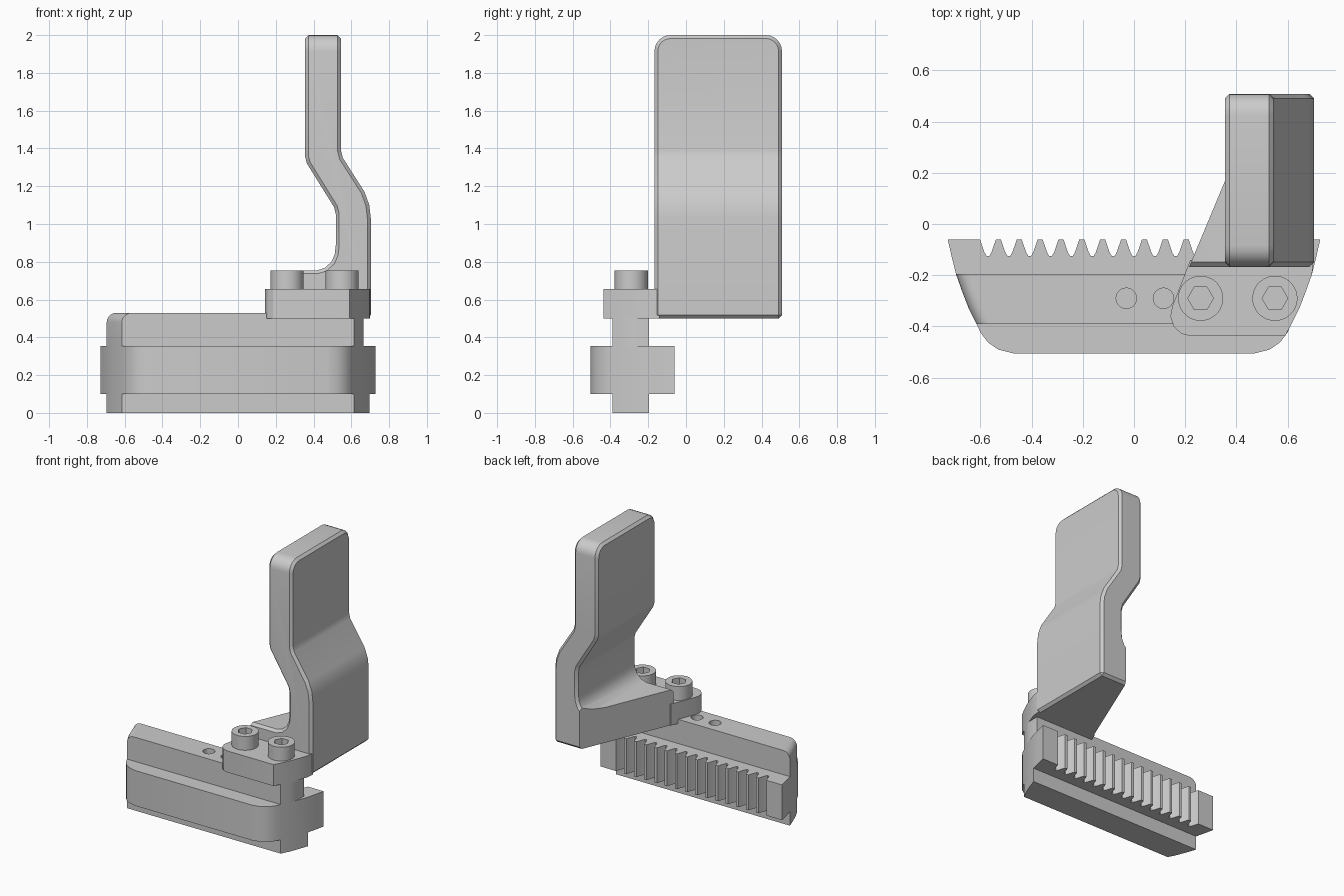
import bpy, bmesh, math

if "Cube" in bpy.data.objects:
    bpy.data.objects.remove(bpy.data.objects["Cube"])

def finish(bm, name):
    bmesh.ops.recalc_face_normals(bm, faces=bm.faces)
    me = bpy.data.meshes.new(name)
    bm.to_mesh(me)
    bm.free()
    ob = bpy.data.objects.new(name, me)
    bpy.context.collection.objects.link(ob)
    return ob

def prism(pts, lo, hi, axis='Z'):
    """Extrude a 2D outline between lo and hi along Z (xy outline) or Y (xz outline)."""
    bm = bmesh.new()
    put = (lambda p, d: (p[0], p[1], d)) if axis == 'Z' else (lambda p, d: (p[0], d, p[1]))
    a = [bm.verts.new(put(p, lo)) for p in pts]
    b = [bm.verts.new(put(p, hi)) for p in pts]
    bm.faces.new(a)
    bm.faces.new(b[::-1])
    n = len(pts)
    for i in range(n):
        j = (i + 1) % n
        bm.faces.new((a[i], b[i], b[j], a[j]))
    bmesh.ops.recalc_face_normals(bm, faces=bm.faces)
    return bm

def ring(x, y, r, n):
    return [(x + r * math.cos(2 * math.pi * i / n), y + r * math.sin(2 * math.pi * i / n)) for i in range(n)]

def smooth(ob):
    bpy.ops.object.select_all(action='DESELECT')
    ob.select_set(True)
    bpy.context.view_layer.objects.active = ob
    bpy.ops.object.shade_smooth_by_angle(angle=math.radians(25))

def cut(ob, cutter):
    m = ob.modifiers.new("cut", 'BOOLEAN')
    m.operation, m.solver, m.object = 'DIFFERENCE', 'EXACT', cutter
    bpy.ops.object.select_all(action='DESELECT')
    bpy.context.view_layer.objects.active = ob
    ob.select_set(True)
    bpy.ops.object.modifier_apply(modifier=m.name)
    bpy.data.objects.remove(cutter)

# Toothed flange: curved ends mirrored in x, teeth along the back
end = [(.727, -.06), (.711, -.13), (.695, -.195), (.67, -.265), (.645, -.33), (.615, -.39)]
corner = [(.598, -.425), (.57, -.462), (.53, -.49), (.47, -.505)]
right = end + corner
left = [(-x, y) for x, y in reversed(right)]
teeth = []
pitch = 1.14 / 14
for i in range(15):
    c = -.57 + i * pitch
    teeth += [(c - .031, -.06), (c - .014, -.11), (c - .006, -.124),
              (c + .006, -.124), (c + .014, -.11), (c + .031, -.06)]
smooth(finish(prism(right + left + teeth, .1, .355), "rack_flange"))

# Rail through the flange: lower part, and upper part with a rounded left end
side = end[2:]
mirror = [(-x, y) for x, y in reversed(side)]
smooth(finish(prism(side + mirror, 0, .355), "rail_lower"))

bm = prism([(.665, -.195), (.665, -.277), (.645, -.33), (.615, -.39)] + mirror, .355, .53)
edges = [e for e in bm.edges if all(v.co.z > .52 and v.co.x < -.6 for v in e.verts)
         and abs(e.verts[0].co.y - e.verts[1].co.y) > .01
         and abs(e.verts[0].co.x - e.verts[1].co.x) < .1]
bmesh.ops.bevel(bm, geom=edges, offset=.05, segments=5, profile=.5, affect='EDGES', clamp_overlap=False)
rail = finish(bm, "rail_upper")
for x in (-.03, .115):
    cut(rail, finish(prism(ring(x, -.29, .04, 24), .38, .6), "hole_cutter"))
smooth(rail)

# Mounting plate under the screws
plate = [(.22, -.14), (.15, -.32), (.142, -.36), (.155, -.40), (.185, -.428), (.22, -.437),
         (.59, -.437), (.615, -.39), (.645, -.33), (.67, -.265), (.695, -.195), (.70, -.14)]
smooth(finish(prism(plate, .5, .655), "mounting_plate"))

# Cranked lever with filleted foot, round top corners and chamfered edges
profile = [(.1, .5), (.1, .755), (.42, .755), (.46, .768), (.495, .80), (.512, .84), (.518, .89),
           (.518, 1.05), (.508, 1.09), (.365, 1.32), (.355, 1.36), (.355, 2), (.545, 2),
           (.545, 1.39), (.555, 1.35), (.67, 1.17), (.695, 1.10), (.703, 1.03), (.703, .5)]
bm = prism(profile, -.167, .508, 'Y')
edges = [e for e in bm.edges if all(v.co.z > 1.99 for v in e.verts)
         and abs(e.verts[0].co.y - e.verts[1].co.y) < .01]
bmesh.ops.bevel(bm, geom=edges, offset=.085, segments=6, profile=.5, affect='EDGES', clamp_overlap=False)
bm.normal_update()
edges = [e for e in bm.edges if e.calc_face_angle(0) > 1.1]
bmesh.ops.bevel(bm, geom=edges, offset=.018, segments=1, affect='EDGES', clamp_overlap=True)
lever = finish(bm, "lever")
# Slanted cut across the foot
cut(lever, finish(prism([(.068, -.52), (.506, .53), (0, .6), (0, -.52)], .4, 1.04), "foot_cutter"))
smooth(lever)

# Socket head screws
for i, x in enumerate((.26, .55)):
    screw = finish(prism(ring(x, -.29, .088, 36), .64, .755), "screw_%d" % (i + 1))
    cut(screw, finish(prism(ring(x, -.29, .05, 6), .70, .8), "socket_cutter"))
    smooth(screw)
